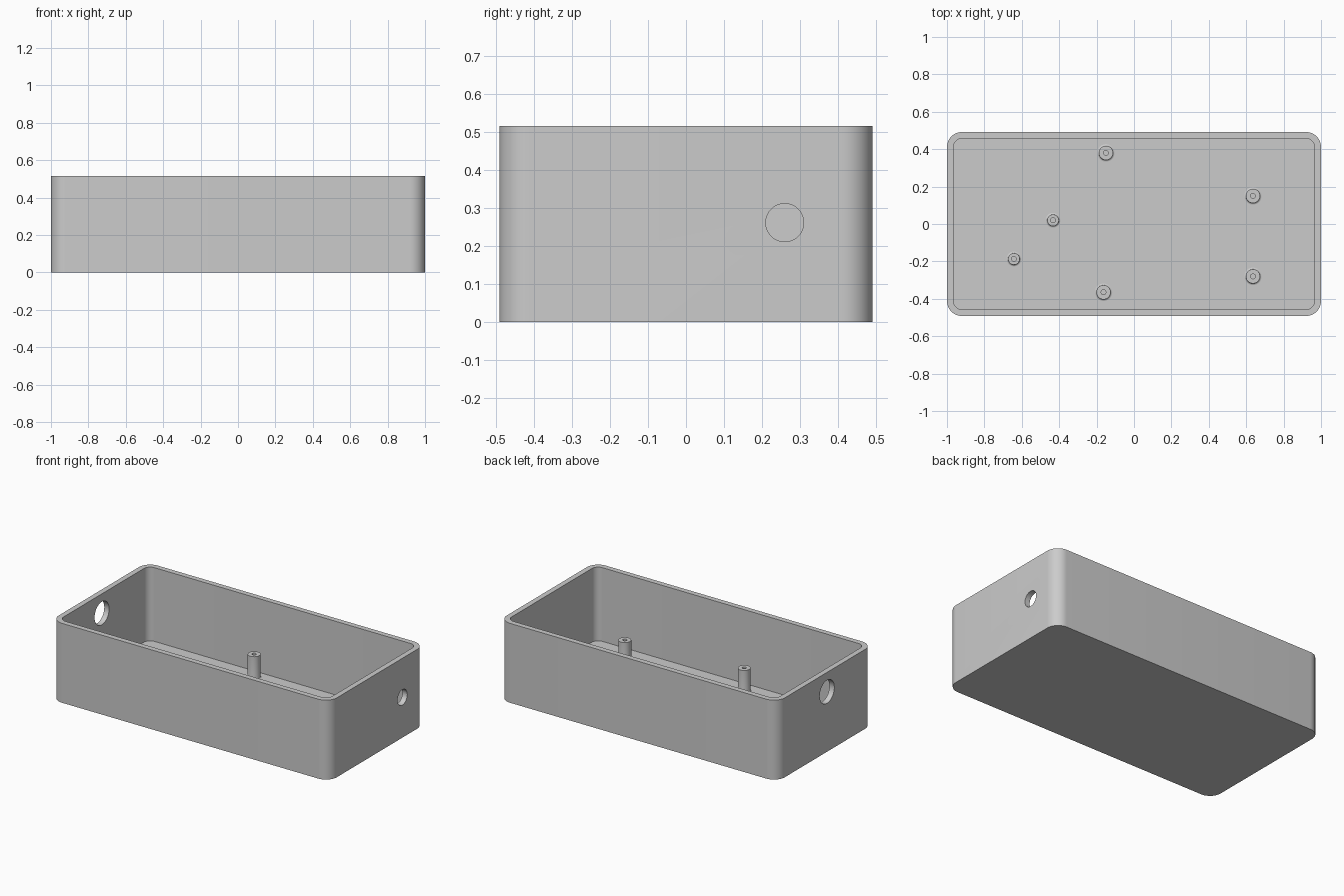
import bpy
import bmesh
from math import cos, sin, pi, radians
from mathutils import Matrix

cube = bpy.data.objects.get("Cube")
if cube:
    bpy.data.objects.remove(cube, do_unlink=True)

LENGTH, WIDTH, HEIGHT = 2.0, 0.983, 0.516
WALL, FLOOR, CORNER = 0.035, 0.037, 0.08

grey = bpy.data.materials.new("plain grey")
grey.use_nodes = True
colour = (0.6, 0.6, 0.6, 1.0)
grey.diffuse_color = colour
grey.node_tree.nodes["Principled BSDF"].inputs["Base Color"].default_value = colour


def make_object(name, bm):
    bmesh.ops.recalc_face_normals(bm, faces=bm.faces)
    mesh = bpy.data.meshes.new(name)
    bm.to_mesh(mesh)
    bm.free()
    mesh.materials.append(grey)
    obj = bpy.data.objects.new(name, mesh)
    bpy.context.collection.objects.link(obj)
    return obj


def smooth(obj):
    bpy.ops.object.select_all(action='DESELECT')
    obj.select_set(True)
    bpy.context.view_layer.objects.active = obj
    bpy.ops.object.shade_smooth_by_angle(angle=radians(35))


def rounded_block(name, length, width, radius, bottom, top, steps=12):
    """Upright block with four rounded vertical corners."""
    bm = bmesh.new()
    ring = []
    for quarter, (sx, sy) in enumerate([(1, 1), (-1, 1), (-1, -1), (1, -1)]):
        cx, cy = sx * (length / 2 - radius), sy * (width / 2 - radius)
        for i in range(steps + 1):
            a = (quarter + i / steps) * pi / 2
            ring.append(bm.verts.new((cx + radius * cos(a), cy + radius * sin(a), bottom)))
    base = bm.faces.new(ring)
    top_part = bmesh.ops.extrude_face_region(bm, geom=[base], use_keep_orig=True)["geom"]
    moved = [v for v in top_part if isinstance(v, bmesh.types.BMVert)]
    bmesh.ops.translate(bm, verts=moved, vec=(0, 0, top - bottom))
    return make_object(name, bm)


def hole_cutter(name, x, y, z, radius):
    """Round bar lying along x."""
    bm = bmesh.new()
    place = Matrix.Translation((x, y, z)) @ Matrix.Rotation(pi / 2, 4, 'Y')
    bmesh.ops.create_cone(bm, cap_ends=True, segments=48, radius1=radius,
                          radius2=radius, depth=0.2, matrix=place)
    return make_object(name, bm)


def cut(obj, cutter):
    cutter.hide_render = True
    mod = obj.modifiers.new("cut", 'BOOLEAN')
    mod.operation = 'DIFFERENCE'
    mod.solver = 'EXACT'
    mod.object = cutter
    bpy.ops.object.select_all(action='DESELECT')
    obj.select_set(True)
    bpy.context.view_layer.objects.active = obj
    bpy.ops.object.modifier_apply(modifier=mod.name)
    bpy.data.objects.remove(cutter, do_unlink=True)


def standoff(name, x, y, radius, top, bore=0.013, flare=0.009):
    """Hollow post with a small fillet where it meets the floor."""
    profile = [(bore, FLOOR), (bore, top), (radius, top)]
    for i in range(5):
        a = i / 4 * pi / 2
        profile.append((radius + flare * (1 - cos(a)), FLOOR + flare * (1 - sin(a))))
    bm = bmesh.new()
    verts = [bm.verts.new((r, 0, z)) for r, z in profile]
    edges = [bm.edges.new(pair) for pair in zip(verts, verts[1:])]
    bmesh.ops.spin(bm, geom=verts + edges, cent=(0, 0, 0), axis=(0, 0, 1),
                   angle=2 * pi, steps=32, use_duplicate=False)
    bmesh.ops.remove_doubles(bm, verts=bm.verts, dist=0.0001)
    obj = make_object(name, bm)
    obj.location = (x, y, 0)
    smooth(obj)


# Open-topped case
case = rounded_block("case", LENGTH, WIDTH, CORNER, 0, HEIGHT)
cut(case, rounded_block("cavity", LENGTH - 2 * WALL, WIDTH - 2 * WALL,
                        CORNER - WALL, FLOOR, HEIGHT + 0.1))

# Cable openings in the two end walls
cut(case, hole_cutter("small_opening", LENGTH / 2, 0.26, 0.262, 0.05))
cut(case, hole_cutter("large_opening", -LENGTH / 2, -0.02, 0.39, 0.075))
smooth(case)

# Board mounts on the floor
for i, (x, y) in enumerate([(-0.15, 0.38), (0.636, 0.15), (0.636, -0.28), (-0.163, -0.365)]):
    standoff(f"large_standoff_{i + 1}", x, y, 0.038, 0.19)
for i, (x, y) in enumerate([(-0.433, 0.02), (-0.642, -0.187)]):
    standoff(f"small_standoff_{i + 1}", x, y, 0.031, 0.19)
